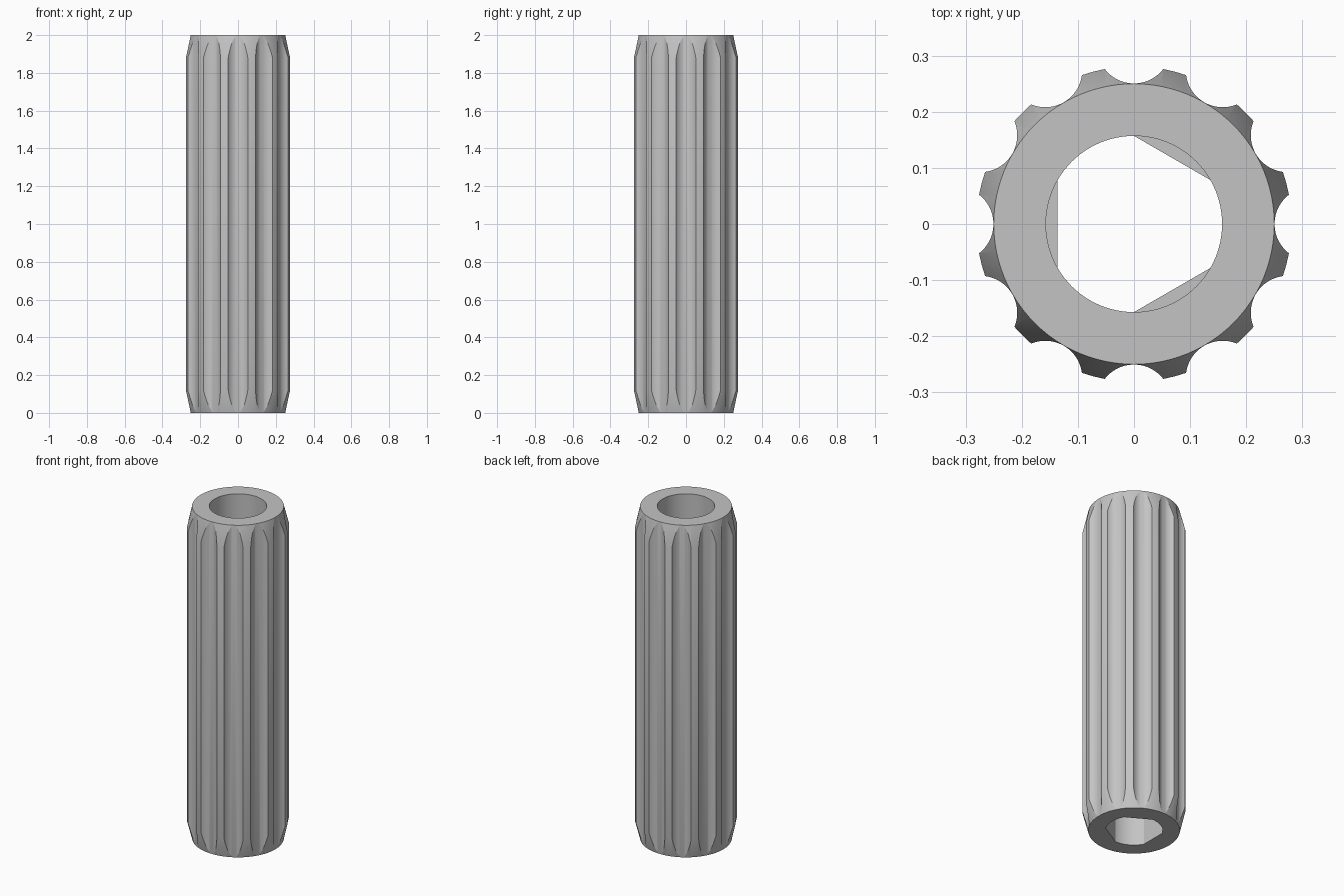
import bpy, bmesh, math

if "Cube" in bpy.data.objects:
    bpy.data.objects.remove(bpy.data.objects["Cube"], do_unlink=True)

HEIGHT, CHAMFER = 2.0, 0.12
R_OUT, R_END, R_BORE = 0.281, 0.25, 0.157
FLUTES, FLUTE_R, FLUTE_BOTTOM = 12, 0.066, 0.2505
SEG = 96
KEY_TOP = 1.0

grey = bpy.data.materials.new("plain grey")
grey.use_nodes = True
grey.diffuse_color = (0.55, 0.55, 0.55, 1)
grey.node_tree.nodes["Principled BSDF"].inputs["Base Color"].default_value = grey.diffuse_color


def ring(bm, radius, z, count=SEG, cx=0, cy=0):
    step = math.tau / count
    return [bm.verts.new((cx + radius * math.cos(i * step),
                          cy + radius * math.sin(i * step), z)) for i in range(count)]


def bridge(bm, a, b):
    n = len(a)
    for i in range(n):
        j = (i + 1) % n
        bm.faces.new((a[i], a[j], b[j], b[i]))


def prism(bm, low, high):
    bridge(bm, low, high)
    bm.faces.new(low[::-1])
    bm.faces.new(high)


def finish(bm, name):
    bmesh.ops.recalc_face_normals(bm, faces=bm.faces)
    mesh = bpy.data.meshes.new(name)
    bm.to_mesh(mesh)
    bm.free()
    mesh.materials.append(grey)
    obj = bpy.data.objects.new(name, mesh)
    bpy.context.collection.objects.link(obj)
    return obj


def activate(obj):
    bpy.ops.object.select_all(action="DESELECT")
    obj.select_set(True)
    bpy.context.view_layer.objects.active = obj


# Chamfered tube with a round bore
bm = bmesh.new()
profile = [(R_BORE, 0), (R_END, 0), (R_OUT, CHAMFER),
           (R_OUT, HEIGHT - CHAMFER), (R_END, HEIGHT), (R_BORE, HEIGHT)]
rings = [ring(bm, r, z) for r, z in profile]
for k in range(len(rings)):
    bridge(bm, rings[k], rings[(k + 1) % len(rings)])
body = finish(bm, "fluted_sleeve")

# Twelve round grooves cut along the length
bm = bmesh.new()
centre = FLUTE_BOTTOM + FLUTE_R
for k in range(FLUTES):
    a = k * math.tau / FLUTES
    x, y = centre * math.cos(a), centre * math.sin(a)
    prism(bm, ring(bm, FLUTE_R, -0.1, 72, x, y), ring(bm, FLUTE_R, HEIGHT + 0.1, 72, x, y))
cutter = finish(bm, "groove_cutter")

cut = body.modifiers.new("grooves", "BOOLEAN")
cut.operation = "DIFFERENCE"
cut.solver = "EXACT"
cut.object = cutter
activate(body)
bpy.ops.object.modifier_apply(modifier=cut.name)
bpy.data.objects.remove(cutter, do_unlink=True)
bpy.ops.object.shade_smooth_by_angle(angle=math.radians(20))

# Three flats filling segments of the lower bore
bm = bmesh.new()
steps = SEG // 6
for k in range(3):
    start = math.radians(30 + 120 * k)
    arc = [start + i * math.tau / SEG for i in range(steps + 1)]
    low, high = [[bm.verts.new((R_BORE * math.cos(a), R_BORE * math.sin(a), z)) for a in arc]
                 for z in (0, KEY_TOP)]
    prism(bm, low, high)
flats = finish(bm, "bore_flats")
activate(flats)
bpy.ops.object.shade_smooth_by_angle(angle=math.radians(20))
